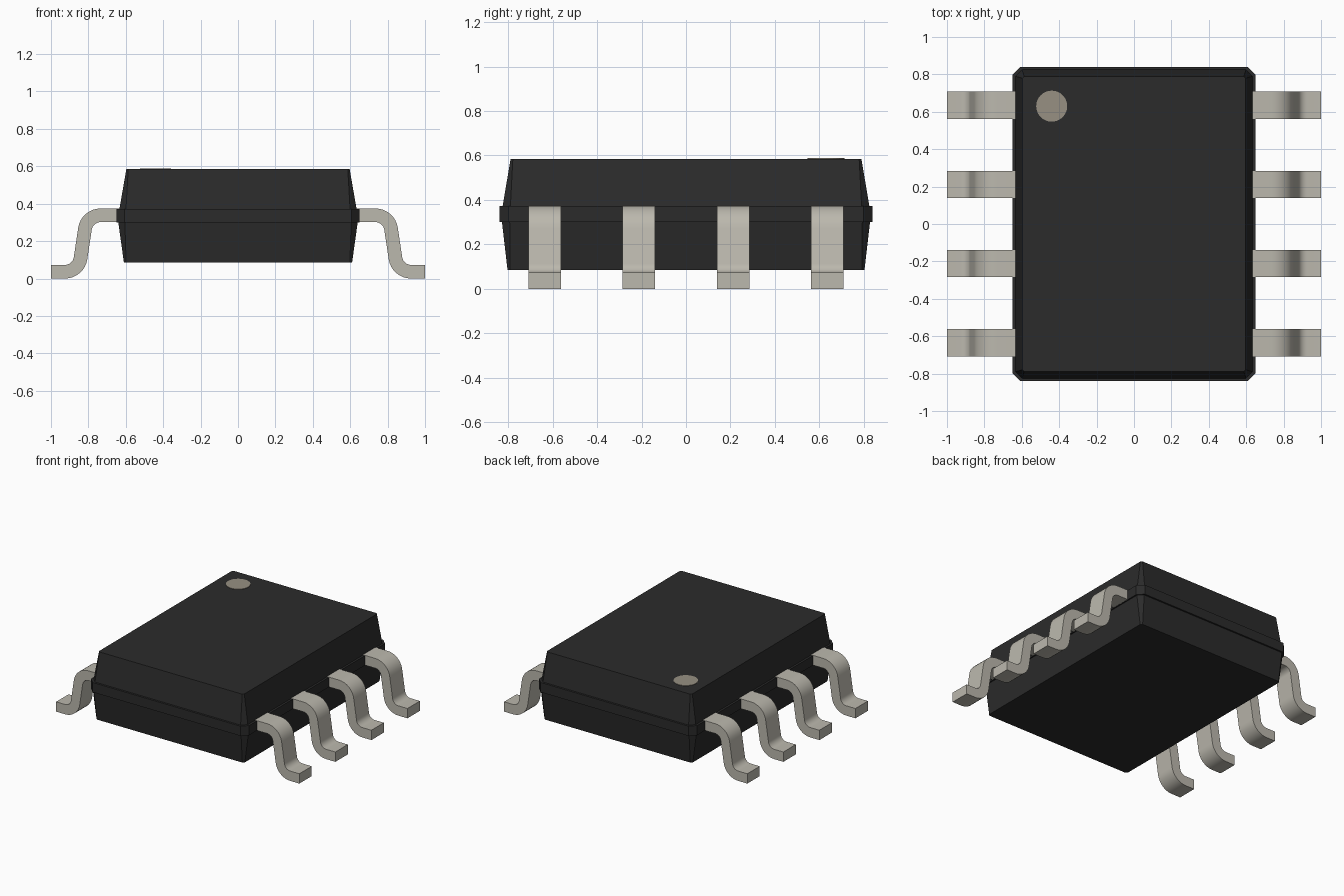
import bpy, bmesh, math
from mathutils import Vector

cube = bpy.data.objects.get("Cube")
if cube:
    bpy.data.objects.remove(cube, do_unlink=True)


def material(name, colour):
    mat = bpy.data.materials.new(name)
    mat.use_nodes = True
    mat.diffuse_color = (*colour, 1)
    bsdf = next(n for n in mat.node_tree.nodes if n.type == 'BSDF_PRINCIPLED')
    bsdf.inputs["Base Color"].default_value = (*colour, 1)
    return mat


black = material("black plastic", (0.024, 0.024, 0.024))
metal = material("tinned metal", (0.50, 0.48, 0.42))
taupe = material("taupe marker", (0.31, 0.28, 0.225))


def finish(bm, name, mat, smooth=False):
    bmesh.ops.recalc_face_normals(bm, faces=bm.faces[:])
    mesh = bpy.data.meshes.new(name)
    bm.to_mesh(mesh)
    bm.free()
    mesh.materials.append(mat)
    obj = bpy.data.objects.new(name, mesh)
    bpy.context.collection.objects.link(obj)
    if smooth:
        bpy.ops.object.select_all(action='DESELECT')
        obj.select_set(True)
        bpy.context.view_layer.objects.active = obj
        bpy.ops.object.shade_smooth_by_angle(angle=math.radians(35))
    return obj


def octagon(bm, z, hx, hy, c):
    """Ring of a rectangle with its corners cut by c."""
    quarter = [(hx, hy - c), (hx - c, hy)]
    pts = (quarter + [(-x, y) for x, y in reversed(quarter)]
           + [(-x, -y) for x, y in quarter]
           + [(x, -y) for x, y in reversed(quarter)])
    return [bm.verts.new((x, y, z)) for x, y in pts]


# Moulded body: tapered lower half, parting band, tapered upper half
bm = bmesh.new()
sections = [(0.085, 0.61, 0.803, 0.012), (0.30, 0.64, 0.828, 0.035),
            (0.30, 0.65, 0.84, 0.042), (0.372, 0.65, 0.84, 0.042),
            (0.372, 0.634, 0.825, 0.035), (0.585, 0.597, 0.789, 0.01)]
rings = [octagon(bm, *s) for s in sections]
for low, high in zip(rings, rings[1:]):
    for i in range(8):
        j = (i + 1) % 8
        bm.faces.new((low[i], low[j], high[j], high[i]))
bm.faces.new(rings[0])
bm.faces.new(rings[-1])
finish(bm, "body", black)

# Round pin-one marker on the top
bm = bmesh.new()
bmesh.ops.create_cone(bm, cap_ends=True, segments=32, radius1=0.083,
                      radius2=0.083, depth=0.006)
bmesh.ops.translate(bm, verts=bm.verts[:], vec=(-0.44, 0.63, 0.585))
finish(bm, "pin_one_marker", taupe)


def lead_profile(thick=0.073, radius=0.084, tilt=8, steps=8):
    """Closed S-shaped outline in x and z, offset from a centre line."""
    path = [(Vector((0.60, 0.338)), 90)]
    sweep = 90 - tilt
    for k in range(steps + 1):
        a = 90 - sweep * k / steps
        r = math.radians(a)
        path.append((Vector((0.735, 0.254)) + radius * Vector((math.cos(r), math.sin(r))), a))
    for k in range(steps + 1):
        a = 180 + tilt + sweep * k / steps
        r = math.radians(a)
        path.append((Vector((0.925, 0.1205)) + radius * Vector((math.cos(r), math.sin(r))), a - 180))
    path.append((Vector((1.0, 0.0365)), 90))
    sides = []
    for sign in (1, -1):
        sides.append([p + sign * thick / 2 * Vector((math.cos(math.radians(a)), math.sin(math.radians(a))))
                      for p, a in path])
    return sides


# Gull-wing leads, four along each side
upper, lower = lead_profile()
for side, label in ((1, "left"), (-1, "right")):
    for n, y in enumerate((-0.635, -0.2117, 0.2117, 0.635), 1):
        bm = bmesh.new()
        rows = []
        for p, q in zip(upper, lower):
            rows.append([bm.verts.new((side * v.x, y + w, v.y))
                         for v, w in ((p, -0.073), (p, 0.073), (q, 0.073), (q, -0.073))])
        for a, b in zip(rows, rows[1:]):
            for i in range(4):
                j = (i + 1) % 4
                bm.faces.new((a[i], a[j], b[j], b[i]))
        bm.faces.new(rows[0])
        bm.faces.new(rows[-1])
        finish(bm, f"{label}_lead_{n}", metal, smooth=True)
